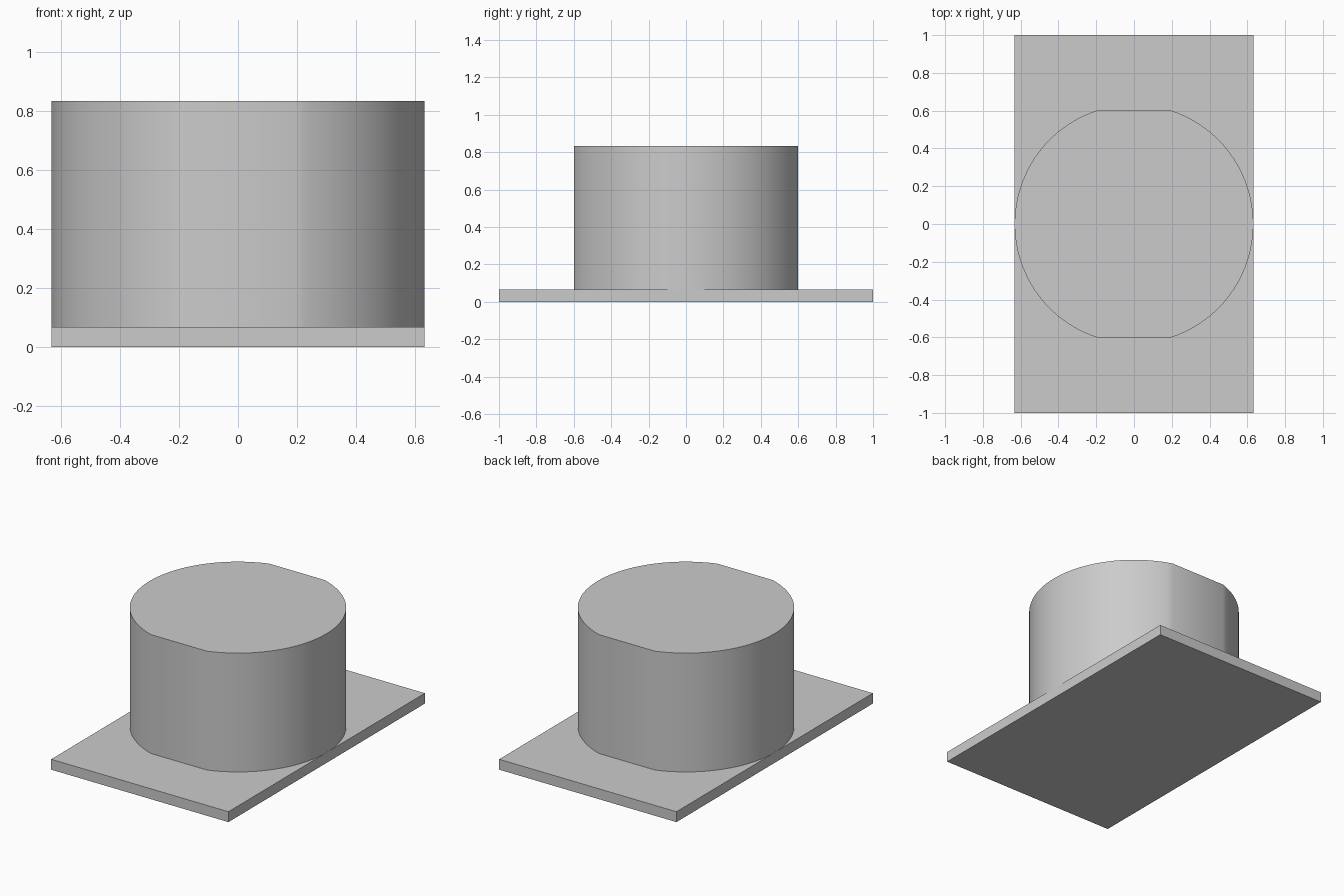
import bpy
import bmesh
import math

cube = bpy.data.objects.get("Cube")
if cube:
    bpy.data.objects.remove(cube, do_unlink=True)

HALF_WIDTH = 0.632    # plate half width and boss radius
HALF_LENGTH = 1.0
PLATE_TOP = 0.067
BOSS_TOP = 0.833
FLAT_Y = 0.6          # distance of the two flats from the centre
ARC_STEPS = 48

grey = bpy.data.materials.new("light grey")
grey.use_nodes = True
colour = (0.6, 0.6, 0.6, 1)
grey.diffuse_color = colour
grey.node_tree.nodes["Principled BSDF"].inputs["Base Color"].default_value = colour


def extrude_outline(name, outline, bottom, top):
    """Raise a closed outline into a solid prism."""
    bm = bmesh.new()
    base = bm.faces.new([bm.verts.new((x, y, bottom)) for x, y in outline])
    raised = bmesh.ops.extrude_face_region(bm, geom=[base], use_keep_orig=True)["geom"]
    verts = [g for g in raised if isinstance(g, bmesh.types.BMVert)]
    bmesh.ops.translate(bm, verts=verts, vec=(0, 0, top - bottom))
    bmesh.ops.recalc_face_normals(bm, faces=bm.faces)
    mesh = bpy.data.meshes.new(name)
    bm.to_mesh(mesh)
    bm.free()
    mesh.materials.append(grey)
    obj = bpy.data.objects.new(name, mesh)
    bpy.context.collection.objects.link(obj)
    return obj


# Rectangular base plate
corners = [(sx * HALF_WIDTH, sy * HALF_LENGTH)
           for sx, sy in ((-1, -1), (1, -1), (1, 1), (-1, 1))]
extrude_outline("base_plate", corners, 0, PLATE_TOP)

# Round boss with a flat at the front and back
limit = math.asin(FLAT_Y / HALF_WIDTH)
outline = []
for side in (0, math.pi):
    for i in range(ARC_STEPS + 1):
        a = side - limit + 2 * limit * i / ARC_STEPS
        outline.append((HALF_WIDTH * math.cos(a), HALF_WIDTH * math.sin(a)))
boss = extrude_outline("flat_sided_boss", outline, PLATE_TOP, BOSS_TOP)

# Smooth walls with crisp rims
bpy.ops.object.select_all(action="DESELECT")
boss.select_set(True)
bpy.context.view_layer.objects.active = boss
bpy.ops.object.shade_smooth_by_angle(angle=math.radians(30))
